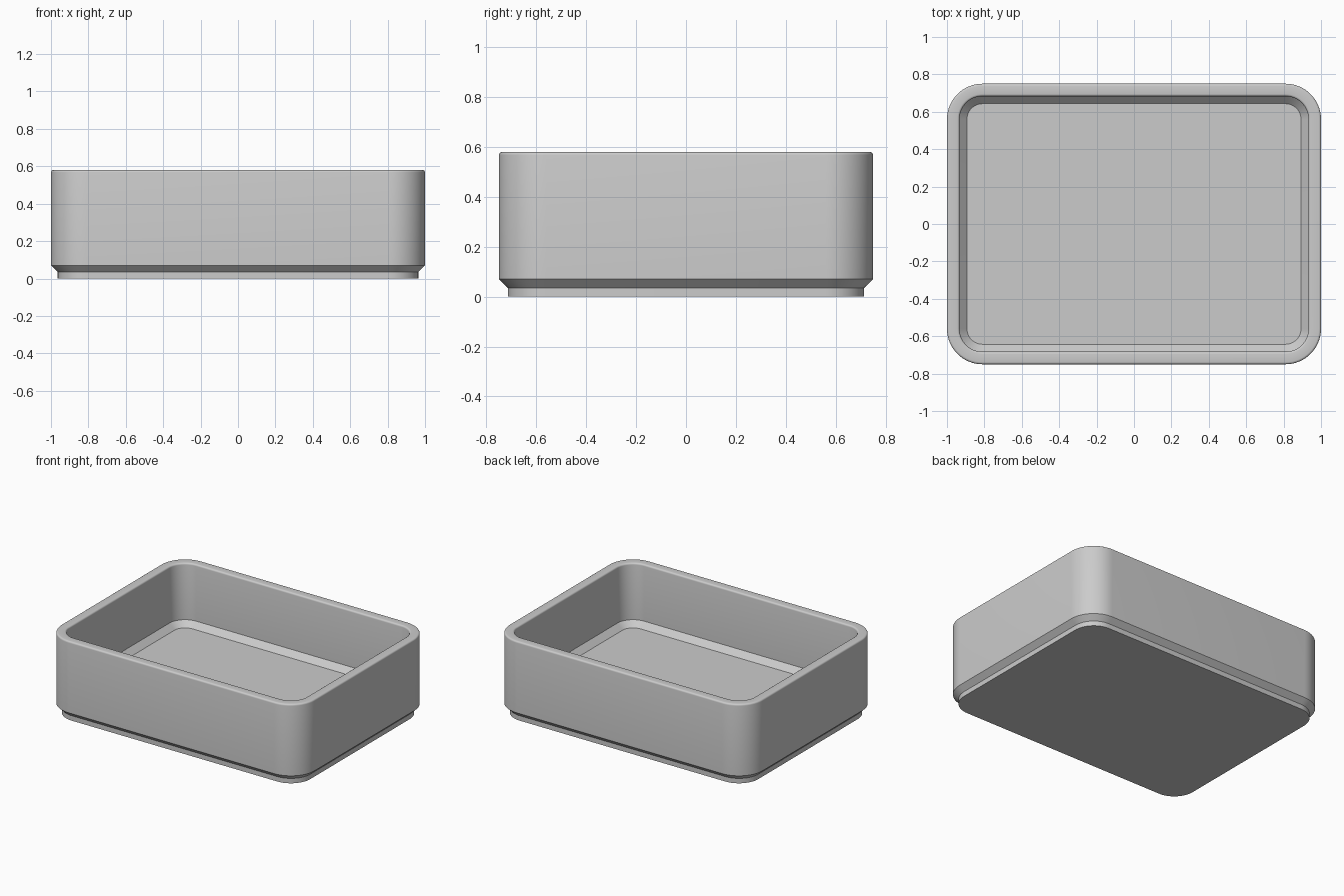
import bpy, bmesh, math

cube = bpy.data.objects.get("Cube")
if cube:
    bpy.data.objects.remove(cube, do_unlink=True)

HALF_X, HALF_Y, RADIUS = 1.0, 0.75, 0.19
HEIGHT, WALL, ROUND = 0.58, 0.067, 0.012
CORNER_STEPS = 16

grey = bpy.data.materials.new("plain grey")
grey.use_nodes = True
colour = (0.6, 0.6, 0.6, 1)
grey.diffuse_color = colour
grey.node_tree.nodes["Principled BSDF"].inputs["Base Color"].default_value = colour


def rounded_ring(bm, inset, z):
    """Rounded rectangle, inset evenly from the outer wall."""
    r = RADIUS - inset
    ring = []
    for corner, (sx, sy) in enumerate([(1, 1), (-1, 1), (-1, -1), (1, -1)]):
        for i in range(CORNER_STEPS + 1):
            a = math.pi / 2 * (corner + i / CORNER_STEPS)
            ring.append(bm.verts.new((sx * (HALF_X - RADIUS) + r * math.cos(a),
                                      sy * (HALF_Y - RADIUS) + r * math.sin(a), z)))
    return ring


def rim_arc(start, end):
    """Small rounding on one edge of the rim, as (inset, height) pairs."""
    steps = 4
    return [(ROUND + (WALL - 2 * ROUND) * (a > 90) - ROUND * math.cos(math.radians(a)),
             HEIGHT - ROUND + ROUND * math.sin(math.radians(a)))
            for a in (start + (end - start) * i / steps for i in range(steps + 1))]


# Wall section: foot, chamfer, outer wall, rounded rim, inner wall, floor chamfer
outer_edge = rim_arc(0, 90)
inner_edge = [(WALL - inset, z) for inset, z in reversed(outer_edge)]
section = ([(0.036, 0), (0.036, 0.035), (0, 0.07)] + outer_edge + inner_edge
           + [(WALL, 0.177), (WALL + 0.04, 0.137)])

bm = bmesh.new()
rings = [rounded_ring(bm, inset, z) for inset, z in section]
for low, high in zip(rings, rings[1:]):
    for i in range(len(low)):
        j = (i + 1) % len(low)
        bm.faces.new((low[i], low[j], high[j], high[i]))
bm.faces.new(list(reversed(rings[0])))   # underside
bm.faces.new(rings[-1])                  # inside floor
bmesh.ops.recalc_face_normals(bm, faces=bm.faces)

mesh = bpy.data.meshes.new("open_box")
bm.to_mesh(mesh)
bm.free()
mesh.materials.append(grey)
box = bpy.data.objects.new("open_box", mesh)
bpy.context.collection.objects.link(box)

bpy.ops.object.select_all(action='DESELECT')
box.select_set(True)
bpy.context.view_layer.objects.active = box
bpy.ops.object.shade_smooth_by_angle(angle=math.radians(30))
